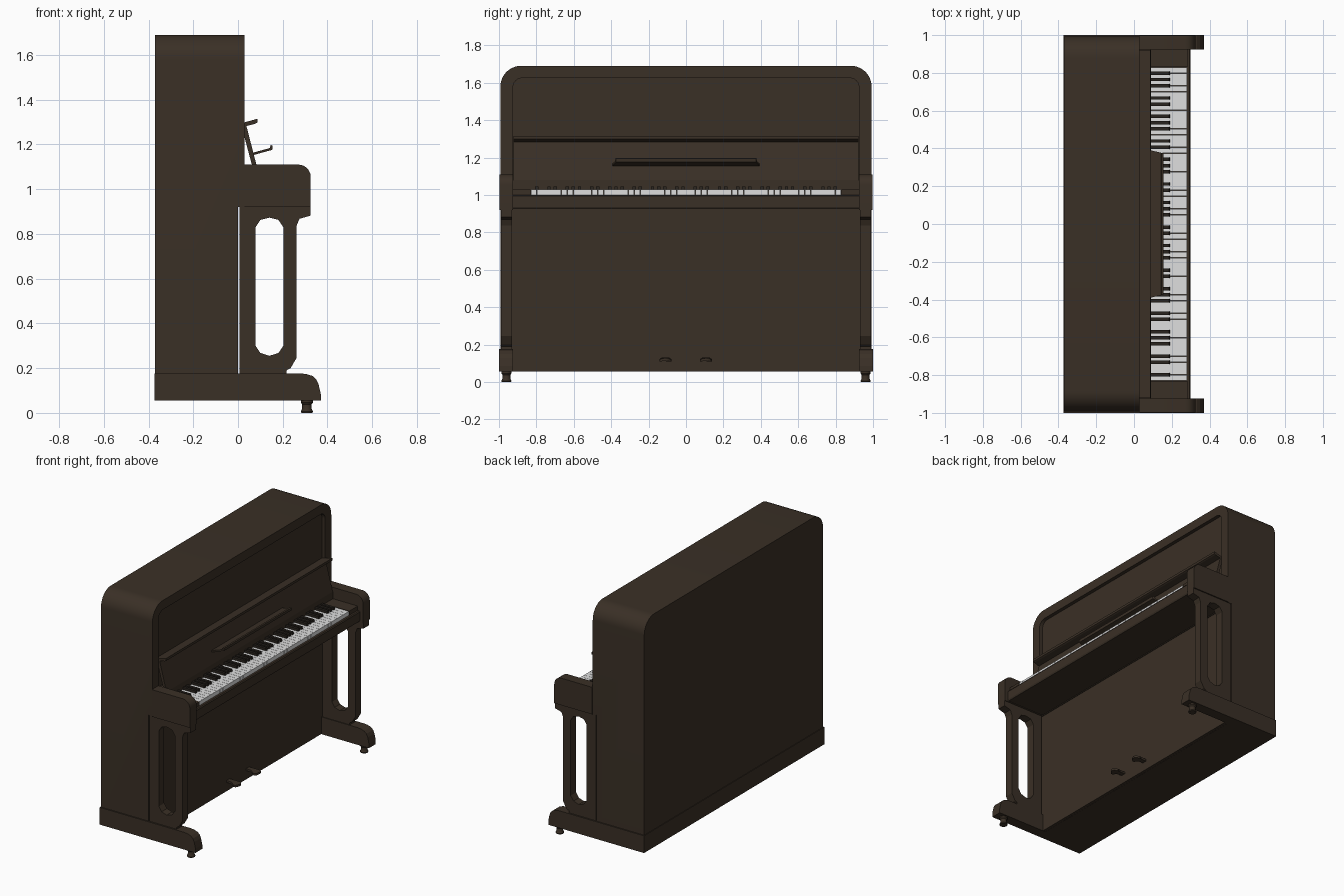
import bpy, bmesh, math

if "Cube" in bpy.data.objects:
    bpy.data.objects.remove(bpy.data.objects["Cube"])


def material(name, rgb):
    m = bpy.data.materials.new(name)
    m.diffuse_color = (*rgb, 1)
    m.use_nodes = True
    m.node_tree.nodes["Principled BSDF"].inputs["Base Color"].default_value = m.diffuse_color
    return m


WOOD = material("dark_wood", (0.042, 0.029, 0.019))
IVORY = material("white_key", (0.74, 0.74, 0.74))
EBONY = material("black_key", (0.022, 0.017, 0.013))


def finish(bm, name, mat, smooth=False):
    bmesh.ops.recalc_face_normals(bm, faces=bm.faces)
    me = bpy.data.meshes.new(name)
    bm.to_mesh(me)
    bm.free()
    me.materials.append(mat)
    ob = bpy.data.objects.new(name, me)
    bpy.context.collection.objects.link(ob)
    if smooth:
        activate(ob)
        bpy.ops.object.shade_smooth_by_angle(angle=math.radians(30))
    return ob


def activate(ob):
    bpy.ops.object.select_all(action='DESELECT')
    ob.select_set(True)
    bpy.context.view_layer.objects.active = ob


def add_prism(bm, pts, axis, a, b):
    """Extrude a 2D outline along an axis from a to b."""
    place = {'x': lambda p, t: (t, p[0], p[1]),
             'y': lambda p, t: (p[0], t, p[1]),
             'z': lambda p, t: (p[0], p[1], t)}[axis]
    lo = [bm.verts.new(place(p, a)) for p in pts]
    hi = [bm.verts.new(place(p, b)) for p in pts]
    bm.faces.new(lo)
    bm.faces.new(hi)
    n = len(pts)
    for i in range(n):
        j = (i + 1) % n
        bm.faces.new((lo[i], lo[j], hi[j], hi[i]))


def prism(name, pts, axis, a, b, mat=WOOD, smooth=False):
    bm = bmesh.new()
    add_prism(bm, pts, axis, a, b)
    return finish(bm, name, mat, smooth)


def rect(x0, x1, y0, y1):
    return [(x0, y0), (x1, y0), (x1, y1), (x0, y1)]


def arc(cx, cy, rx, ry, a0, a1, n):
    return [(cx + rx * math.cos(math.radians(a0 + (a1 - a0) * i / n)),
             cy + ry * math.sin(math.radians(a0 + (a1 - a0) * i / n))) for i in range(n + 1)]


def arch(half, z0, z1, r, n=10):
    return ([(-half, z0), (half, z0)] + arc(half - r, z1 - r, r, r, 0, 90, n)
            + arc(-half + r, z1 - r, r, r, 90, 180, n))


def cut(ob, cutter):
    mod = ob.modifiers.new("cut", 'BOOLEAN')
    mod.operation = 'DIFFERENCE'
    mod.solver = 'EXACT'
    mod.object = cutter
    activate(ob)
    bpy.ops.object.modifier_apply(modifier=mod.name)
    bpy.data.objects.remove(cutter)


# Case: round-topped box, recessed upper front, lower front set back
case = prism("case", arch(0.992, 0.056, 1.69, 0.11), 'x', -0.37, 0.03)
cut(case, prism("recess_cutter", arch(0.925, 0.8, 1.625, 0.05, 6), 'x', 0.005, 0.2))
cut(case, prism("lower_cutter", rect(-1.2, 1.2, -0.1, 0.92), 'x', 0.0, 0.2))
activate(case)
bpy.ops.object.shade_smooth_by_angle(angle=math.radians(30))

# Plinth with two forward feet
plinth_pts = [(-0.374, 0.055), (0.37, 0.055), (0.37, 0.085), (0.36, 0.128), (0.35, 0.15),
              (0.333, 0.165), (0.305, 0.174), (0.28, 0.176), (-0.374, 0.176)]
plinth = prism("plinth", plinth_pts, 'y', -1, 1)
cut(plinth, prism("plinth_cutter", rect(-0.02, 0.6, -0.925, 0.925), 'z', -0.1, 0.4))

# Arms, pierced legs and foot pegs on both sides
arm_pts = [(0.03, 0.92), (0.325, 0.92)] + arc(0.27, 1.055, 0.055, 0.055, 0, 90, 6) + [(0.03, 1.11)]
leg_pts = [(0.007, 0.17), (0.217, 0.17), (0.217, 0.19), (0.235, 0.20), (0.262, 0.246),
           (0.262, 0.837), (0.275, 0.868), (0.325, 0.882), (0.325, 0.925), (0.007, 0.925)]
hole_pts = [(0.078, 0.30), (0.10, 0.268), (0.14, 0.255), (0.181, 0.268), (0.203, 0.30),
            (0.203, 0.83), (0.181, 0.863), (0.14, 0.873), (0.10, 0.863), (0.078, 0.83)]
peg_pts = [(0.027, 0.057), (0.027, 0.046), (0.021, 0.038), (0.021, 0.018), (0.027, 0.006), (0.025, 0.0)]
for side, s in (("left", -1), ("right", 1)):
    prism("arm_" + side, arm_pts, 'y', s * 0.925, s * 0.998, smooth=True)
    leg = prism("leg_" + side, leg_pts, 'y', s * 0.93, s * 0.99)
    cut(leg, prism("hole_cutter", hole_pts, 'y', s * 0.8, s * 1.2))
    bm = bmesh.new()
    rings = [[bm.verts.new((x + 0.308, y + s * 0.96, z)) for x, y in arc(0, 0, r, r, 0, 345, 23)]
             for r, z in peg_pts]
    for r0, r1 in zip(rings, rings[1:]):
        for i in range(24):
            bm.faces.new((r0[i], r0[i - 1], r1[i - 1], r1[i]))
    bm.faces.new(rings[0])
    bm.faces.new(rings[-1])
    finish(bm, "foot_peg_" + side, WOOD, True)
    # Block beside the keys
    prism("key_block_" + side, rect(0.08, 0.282, 0.99, 1.03), 'y', s * 0.832, s * 0.926)

# Key bed with a chamfered front rail
prism("key_bed", [(-0.005, 0.925), (0.295, 0.925), (0.30, 0.935), (0.30, 0.993),
                  (0.295, 1.0), (-0.005, 1.0)], 'y', -0.926, 0.926)

# Fall board, slanted music board and its top ledge
prism("fall_board", rect(0.0, 0.09, 0.99, 1.08), 'y', -0.926, 0.926)
prism("music_board", [(0.07, 1.08), (0.09, 1.08), (0.037, 1.285), (0.015, 1.285)], 'y', -0.922, 0.922)
prism("top_ledge", [(0.0, 1.272), (0.04, 1.283), (0.078, 1.293), (0.087, 1.298), (0.087, 1.315),
                    (0.033, 1.30), (0.0, 1.292)], 'y', -0.922, 0.922)

# Music ledge, narrower toward the front
ledge = prism("music_ledge", [(0.066, 1.152), (0.153, 1.176), (0.155, 1.195), (0.146, 1.198),
                              (0.142, 1.184), (0.066, 1.163)], 'y', -0.395, 0.395)
for v in ledge.data.vertices:
    v.co.y *= 1 - 0.055 * max(0, (v.co.x - 0.09) / 0.065)

# White keys from A up to B, black keys in groups of two and three
COUNT, HALF = 51, 0.83
w = 2 * HALF / COUNT
whites, blacks = bmesh.new(), bmesh.new()
for i in range(COUNT):
    y = -HALF + i * w
    add_prism(whites, rect(0.085, 0.28, 0.995, 1.028), 'y', y + 0.0007, y + w - 0.0007)
    if "ABCDEFG"[i % 7] in "ACDFG" and i < COUNT - 1:
        add_prism(blacks, [(0.085, 1.02), (0.192, 1.02), (0.186, 1.045), (0.085, 1.045)],
                  'y', y + w - 0.009, y + w + 0.009)
finish(whites, "white_keys", IVORY)
finish(blacks, "black_keys", EBONY)

# Two pedals with rounded, drooping tips
for side, y in (("left", -0.11), ("right", 0.107)):
    outline = [(-0.01, y - 0.016), (0.04, y - 0.018)] + arc(0.065, y, 0.03, 0.032, -90, 90, 8) \
        + [(0.04, y + 0.018), (-0.01, y + 0.016)]
    pedal = prism("pedal_" + side, outline, 'z', 0.12, 0.134)
    for v in pedal.data.vertices:
        v.co.z -= 9 * (v.co.y - y) ** 2 + max(0, v.co.x - 0.05) * 0.15
